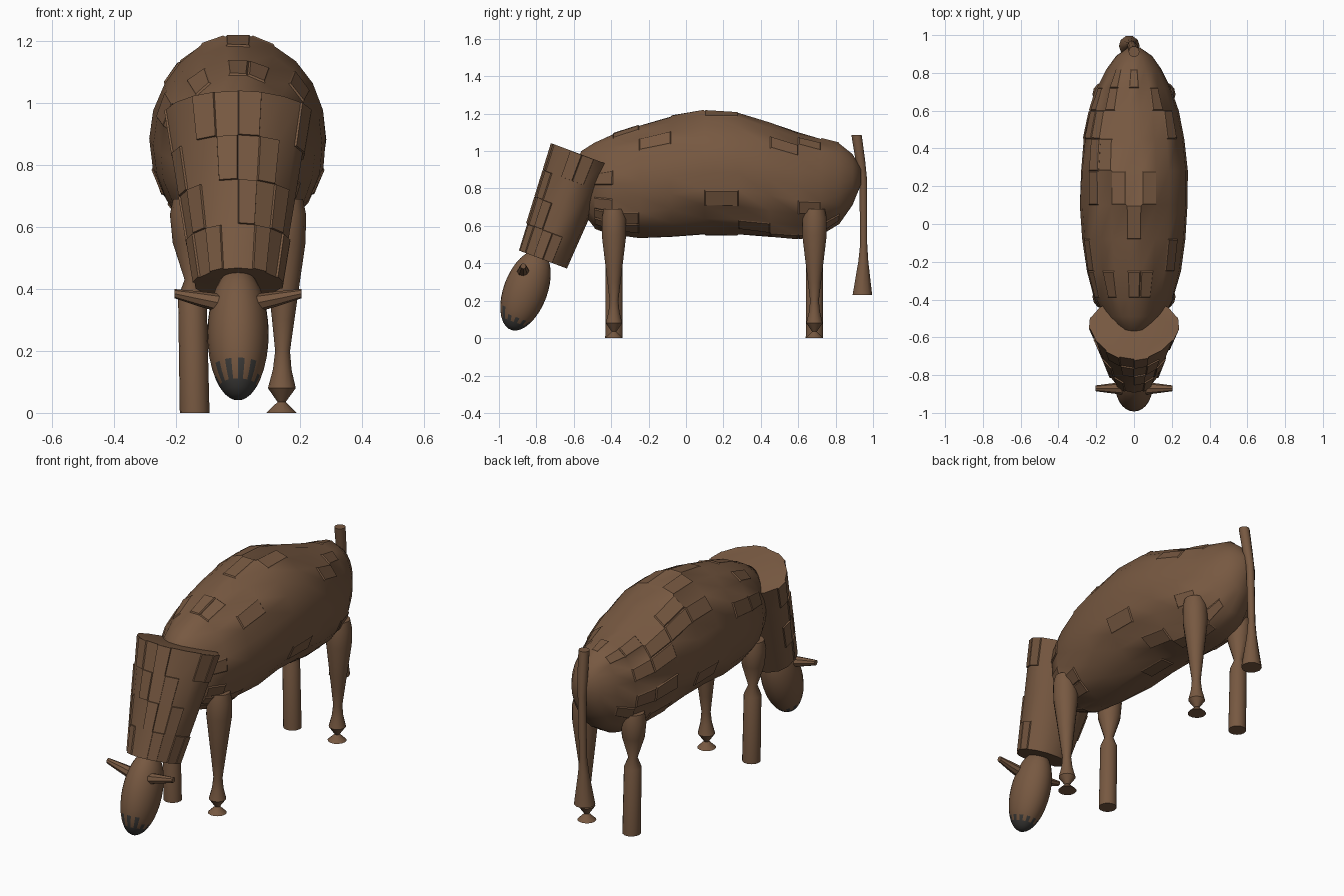
import bpy, bmesh, math, random
from mathutils import Vector

random.seed(4)
cube = bpy.data.objects.get("Cube")
if cube:
    bpy.data.objects.remove(cube, do_unlink=True)


def material(name, rgb):
    m = bpy.data.materials.new(name)
    m.use_nodes = True
    m.diffuse_color = (*rgb, 1)
    bsdf = next(n for n in m.node_tree.nodes if n.type == 'BSDF_PRINCIPLED')
    bsdf.inputs["Base Color"].default_value = (*rgb, 1)
    bsdf.inputs["Roughness"].default_value = 0.9
    return m


brown = material("brown_hide", (0.185, 0.099, 0.053))
grey = material("dark_grey_muzzle", (0.045, 0.043, 0.04))


def loft(name, stations, axis, seg=16, side=(1, 0, 0), jitter=0.0, egg=0.0, edit=None):
    """Closed tube through (centre, side radius, other radius) stations."""
    u = Vector(side)
    v = Vector(axis).normalized().cross(u)
    bm = bmesh.new()
    rings = []
    for centre, a, b in stations:
        ring = []
        for i in range(seg):
            t = 2 * math.pi * i / seg
            k = 1 + random.uniform(-jitter, jitter)
            offset = u * (a * k * math.cos(t)) * (1 + egg * math.sin(t)) + v * (b * k * math.sin(t))
            ring.append(bm.verts.new(Vector(centre) + offset))
        rings.append(ring)
    for r, s in zip(rings, rings[1:]):
        for i in range(seg):
            j = (i + 1) % seg
            bm.faces.new((r[i], r[j], s[j], s[i]))
    bm.faces.new(rings[0][::-1])
    bm.faces.new(rings[-1])
    bmesh.ops.recalc_face_normals(bm, faces=bm.faces)
    if edit:
        edit(bm)
    mesh = bpy.data.meshes.new(name)
    bm.to_mesh(mesh)
    bm.free()
    ob = bpy.data.objects.new(name, mesh)
    bpy.context.collection.objects.link(ob)
    mesh.materials.append(brown)
    bpy.ops.object.select_all(action='DESELECT')
    ob.select_set(True)
    bpy.context.view_layer.objects.active = ob
    bpy.ops.object.shade_smooth_by_angle(angle=math.radians(40))
    return ob


# Barrel body: y, underside, back, half width
outline = [(-0.585, 0.78, 0.94, 0.04), (-0.56, 0.68, 1.00, 0.10), (-0.49, 0.59, 1.045, 0.16),
           (-0.39, 0.55, 1.09, 0.21), (-0.25, 0.535, 1.14, 0.25), (-0.08, 0.54, 1.185, 0.275),
           (0.10, 0.555, 1.215, 0.285), (0.28, 0.555, 1.21, 0.283), (0.45, 0.54, 1.155, 0.268),
           (0.60, 0.53, 1.10, 0.235), (0.72, 0.545, 1.065, 0.195), (0.82, 0.61, 1.04, 0.145),
           (0.89, 0.71, 0.985, 0.095), (0.935, 0.82, 0.91, 0.03)]


def raise_hide(bm):
    # Slightly raised ragged patches of hide
    picked = [f for f in bm.faces if len(f.verts) == 4 and random.random() < 0.18
              and abs(f.calc_center_median().y - 0.15) < 0.62]
    bmesh.ops.inset_individual(bm, faces=picked, thickness=0.007, depth=0.006)


loft("body", [((0, y, (lo + hi) / 2), w, (hi - lo) / 2) for y, lo, hi, w in outline],
     (0, 1, 0), seg=22, jitter=0.012, edit=raise_hide)


# Tapered neck with raised panels
def neck_panels(bm):
    bm.faces.ensure_lookup_table()
    picked = [f for i, f in enumerate(bm.faces) if len(f.verts) == 4
              and f.normal.y < 0.25 and i % 5 in (0, 3)]
    bmesh.ops.inset_individual(bm, faces=picked, thickness=0.002, depth=0.007)


top, low = Vector((0, -0.555, 0.98)), Vector((0, -0.765, 0.42))
neck = []
for i in range(5):
    t = i / 4
    neck.append((top.lerp(low, t), 0.232 - 0.092 * t, 0.172 - 0.035 * t))
loft("neck", neck, low - top, seg=16, egg=-0.15, edit=neck_panels)

# Drooping head with a dark ragged muzzle
axis = Vector((0, -0.35, -0.937))
head = []
for i in range(17):
    t = math.pi * (0.03 + 0.94 * i / 16)
    head.append((Vector((0, -0.858, 0.255)) - axis * 0.225 * math.cos(t),
                 0.099 * math.sin(t), 0.117 * math.sin(t)))
head = loft("head", head, axis, seg=24)
head.data.materials.append(grey)
for n, face in enumerate(head.data.polygons):
    c = face.center
    if c.z + 0.5 * (c.y + 0.95) < 0.105 + 0.04 * (n % 2):
        face.material_index = 1

# Horns
for s, label in ((1, "left"), (-1, "right")):
    loft(label + "_horn", [((s * 0.06, -0.87, 0.355), 0.034, 0.030),
                           ((s * 0.13, -0.87, 0.369), 0.025, 0.024),
                           ((s * 0.205, -0.87, 0.385), 0.015, 0.015)],
         (s, 0, 0), seg=8, side=(0, 1, 0))

# Legs: turned spindle on the left, jointed post on the right (height, radius)
spindle = [(0.69, 0.056), (0.64, 0.067), (0.55, 0.067), (0.38, 0.046), (0.3, 0.036),
           (0.2, 0.024), (0.14, 0.030), (0.08, 0.045), (0.035, 0.013), (0, 0.049)]
post = [(0.69, 0.056), (0.64, 0.067), (0.55, 0.060), (0.43, 0.024), (0.375, 0.046), (0, 0.048)]
for s, label, profile in ((1, "left", spindle), (-1, "right", post)):
    for end, y in (("front", -0.385), ("hind", 0.687)):
        loft(end + "_" + label + "_leg",
             [((s * (0.14 + 0.02 * z), y, z), r, r) for z, r in profile],
             (0, 0, -1), seg=14)

# Tail with flared tuft
loft("tail", [((0, 0.912, 1.085), 0.029, 0.029), ((-0.005, 0.932, 0.95), 0.027, 0.027),
              ((-0.012, 0.948, 0.84), 0.022, 0.022), ((-0.02, 0.95, 0.5), 0.020, 0.020),
              ((-0.022, 0.948, 0.41), 0.028, 0.028), ((-0.025, 0.943, 0.23), 0.055, 0.055)],
     (0, 0, -1), seg=10)
